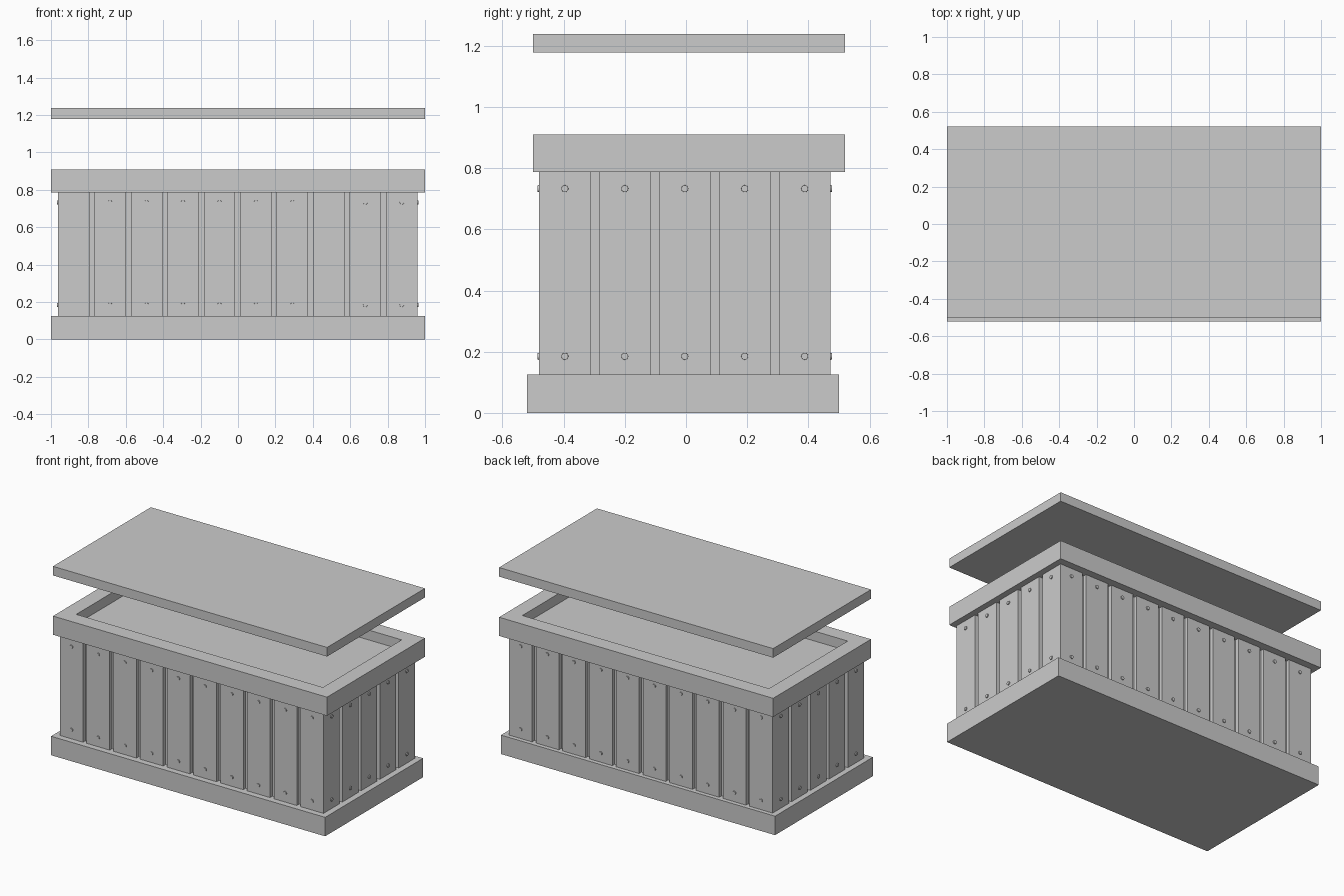
import bpy, bmesh
from math import pi
from mathutils import Matrix, Vector

if "Cube" in bpy.data.objects:
    bpy.data.objects.remove(bpy.data.objects["Cube"])


def finish(name, bm):
    bmesh.ops.recalc_face_normals(bm, faces=bm.faces[:])
    me = bpy.data.meshes.new(name)
    bm.to_mesh(me)
    bm.free()
    ob = bpy.data.objects.new(name, me)
    bpy.context.collection.objects.link(ob)
    return ob


def add_box(bm, x, y, z):
    size = [b - a for a, b in (x, y, z)]
    mid = [(a + b) / 2 for a, b in (x, y, z)]
    bmesh.ops.create_cube(bm, size=1, matrix=Matrix.Translation(mid) @ Matrix.Diagonal((*size, 1)))


def box(name, x, y, z):
    bm = bmesh.new()
    add_box(bm, x, y, z)
    return finish(name, bm)


def ring(name, outer, inner, z):
    # Rectangular frame with mitred corners
    bm = bmesh.new()
    loops = []
    for (x0, x1, y0, y1), h in ((outer, z[0]), (outer, z[1]), (inner, z[1]), (inner, z[0])):
        loops.append([bm.verts.new((x, y, h)) for x, y in ((x0, y0), (x1, y0), (x1, y1), (x0, y1))])
    for k in range(4):
        a, b = loops[k], loops[(k + 1) % 4]
        for i in range(4):
            j = (i + 1) % 4
            bm.faces.new((a[i], a[j], b[j], b[i]))
    return finish(name, bm)


X0, X1, Y0, Y1 = -0.963, 0.96, -0.48, 0.472   # outer faces of the planks
Z0, Z1 = 0.125, 0.787
THICK, WIDTH = 0.03, 0.168
RIVET_Z = (0.185, 0.733)


def wall(name, axis, face, out, lo, hi, count):
    # A row of planks on one side, each with a rivet near top and bottom
    planks, rivets = bmesh.new(), bmesh.new()
    step = (hi - lo - WIDTH) / (count - 1)
    depth = tuple(sorted((face, face - out * THICK)))
    normal = Vector((0, out, 0)) if axis == 'x' else Vector((out, 0, 0))
    turn = normal.to_track_quat('Z', 'Y').to_matrix().to_4x4()
    for i in range(count):
        a = lo + i * step
        span = (a, a + WIDTH)
        if axis == 'x':
            add_box(planks, span, depth, (Z0, Z1))
        else:
            add_box(planks, depth, span, (Z0, Z1))
        for z in RIVET_Z:
            c = a + WIDTH / 2
            p = (c, face, z) if axis == 'x' else (face, c, z)
            bmesh.ops.create_cone(rivets, cap_ends=True, segments=16, radius1=0.012, radius2=0.011,
                                  depth=0.012, matrix=Matrix.Translation(p) @ turn)
    finish(name + "_planks", planks)
    finish(name + "_rivets", rivets)


# Base slab
box("base", (-1, 1), (-0.52, 0.50), (0, 0.125))

# Inner body seen in the gaps between planks
box("inner_body", (X0 + 0.025, X1 - 0.025), (Y0 + 0.025, Y1 - 0.025), (Z0, Z1))

# Planked walls
wall("front", 'x', Y0, -1, X0, X1, 10)
wall("back", 'x', Y1, 1, X0, X1, 10)
wall("left", 'y', X0, -1, Y0, Y1, 5)
wall("right", 'y', X1, 1, Y0, Y1, 5)

# Top rim and the recessed panel within it
ring("top_rim", (-1, 1, -0.50, 0.52), (-0.9, 0.9, -0.40, 0.42), (0.787, 0.91))
box("recessed_panel", (-0.9, 0.9), (-0.40, 0.42), (0.782, 0.845))

# Raised lid
box("lid", (-1, 1), (-0.50, 0.52), (1.178, 1.238))
